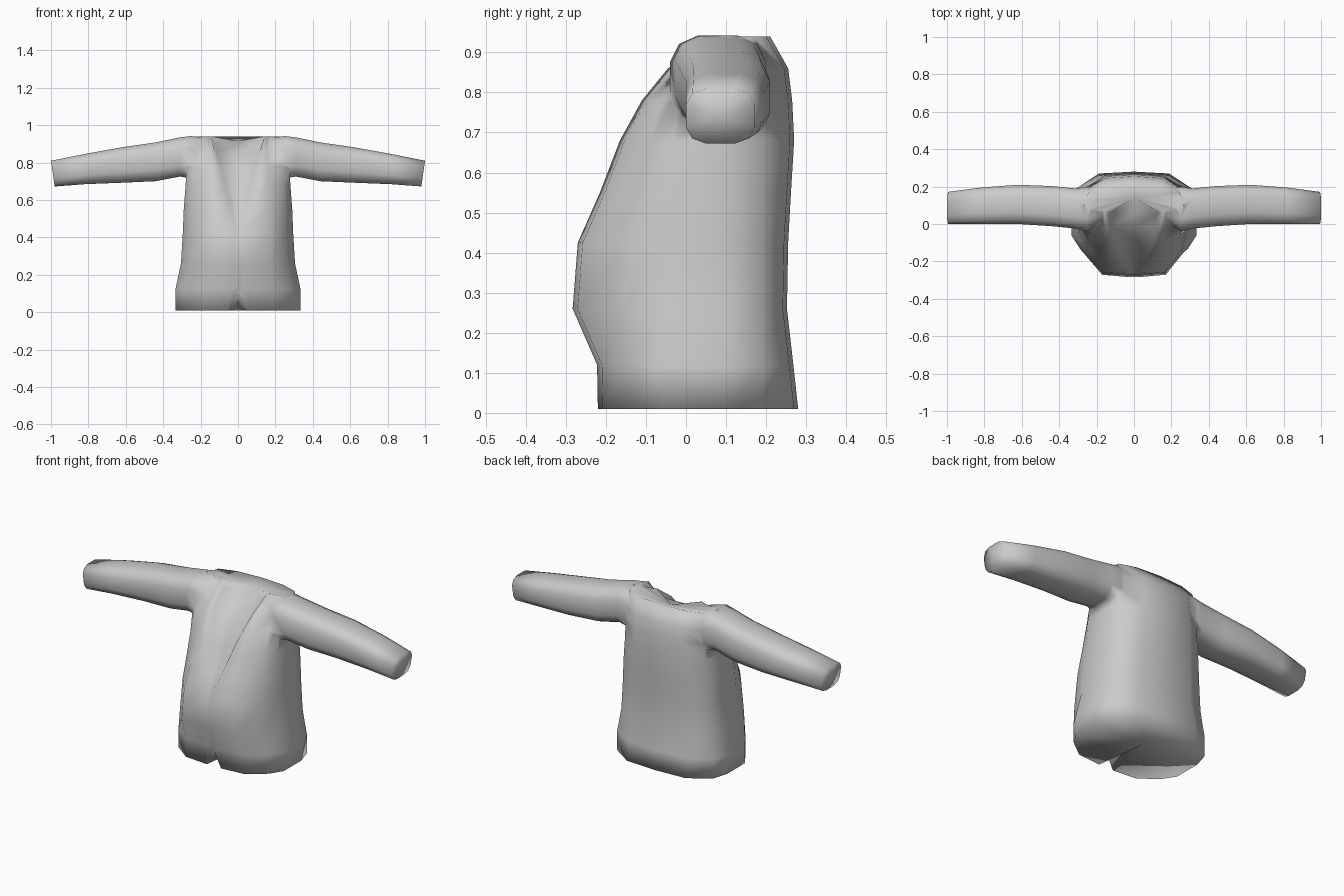
import bpy, bmesh, math

if "Cube" in bpy.data.objects:
    bpy.data.objects.remove(bpy.data.objects["Cube"])

gray = bpy.data.materials.new("gray_cloth")
gray.diffuse_color = (0.6, 0.6, 0.6, 1)
gray.use_nodes = True
gray.node_tree.nodes["Principled BSDF"].inputs["Base Color"].default_value = gray.diffuse_color


def loft(name, rings, cap_a, cap_b):
    """Closed skin over equal-length rings, with a centre point on each end."""
    bm = bmesh.new()
    vs = [[bm.verts.new(p) for p in r] for r in rings]
    n = len(vs[0])
    for a, b in zip(vs, vs[1:]):
        for i in range(n):
            j = (i + 1) % n
            bm.faces.new((a[i], a[j], b[j], b[i]))
    for ring, c in ((vs[0], cap_a), (vs[-1], cap_b)):
        tip = bm.verts.new(c)
        for i in range(n):
            bm.faces.new((ring[i], ring[(i + 1) % n], tip))
    bmesh.ops.recalc_face_normals(bm, faces=bm.faces)
    me = bpy.data.meshes.new(name)
    bm.to_mesh(me)
    bm.free()
    me.materials.append(gray)
    ob = bpy.data.objects.new(name, me)
    bpy.context.collection.objects.link(ob)
    return ob


def torso_ring(z, w, f, b, e, d, mid, front_z):
    """Eight-sided body section; e and d are the lapel half gap and recess."""
    half = [(0, f + d, front_z), (e, f + d, z if d == 0 else (z + front_z) / 2),
            (e + 0.012, f, z), (max(0.56 * w, e + 0.03), f + 0.012, z),
            (0.86 * w, f + 0.55 * (mid - f), z), (w, mid, z), (w, 0.10, z),
            (0.92 * w, 0.19 if b > 0.22 else 0.17, z), (0.56 * w, b - 0.01, z), (0, b, z)]
    return half + [(-x, y, q) for x, y, q in half[-2:0:-1]]


# Torso: z, half width, front, back, lapel gap, lapel recess, side corner y, front centre z
body = [
    (0.010, 0.335, -0.220, 0.280, 0.045, 0.0, -0.06, 0.10),
    (0.120, 0.335, -0.222, 0.268, 0.035, 0.0, -0.06, 0.13),
    (0.260, 0.305, -0.283, 0.252, 0.030, 0.0, -0.05, 0.26),
    (0.425, 0.295, -0.270, 0.255, 0.006, 0.0, -0.04, 0.425),
    (0.550, 0.290, -0.215, 0.262, 0.035, 0.018, -0.03, 0.55),
    (0.680, 0.280, -0.165, 0.270, 0.070, 0.025, -0.03, 0.68),
    (0.780, 0.275, -0.110, 0.265, 0.095, 0.028, -0.02, 0.78),
    (0.860, 0.270, -0.045, 0.255, 0.115, 0.030, 0.02, 0.85),
    (0.940, 0.265, 0.060, 0.210, 0.130, 0.000, 0.09, 0.90),
]
rings = [torso_ring(*r) for r in body]
# Neckline dips between the shoulders
rings[-1] = [(x, y, 0.90 if abs(x) < 0.135 and y < 0.1 else q) for x, y, q in rings[-1]]
shirt = loft("shirt", rings, (0, 0.08, 0.015), (0, 0.14, 0.915))

# Sleeves: x, y range, z range
sections = [
    (0.16, 0.03, 0.18, 0.74, 0.930),
    (0.25, -0.04, 0.20, 0.715, 0.942),
    (0.31, -0.025, 0.19, 0.725, 0.935),
    (0.44, -0.012, 0.203, 0.70, 0.908),
    (0.62, 0.0, 0.21, 0.692, 0.882),
    (0.82, 0.0, 0.195, 0.684, 0.846),
    (0.99, 0.0, 0.172, 0.672, 0.810),
]


def sleeve(side, name):
    out = []
    for x, y0, y1, z0, z1 in sections:
        ring = []
        for k in range(12):
            a = 2 * math.pi * (k + 0.5) / 12
            c, s = math.cos(a), math.sin(a)
            u = math.copysign(min(1, abs(c) ** 0.65 * 1.02), c)
            v = math.copysign(min(1, abs(s) ** 0.65 * 1.02), s)
            lean = 0.01 * v if x > 0.9 else 0
            ring.append((side * (x + lean), (y0 + y1) / 2 + u * (y1 - y0) / 2,
                         (z0 + z1) / 2 + v * (z1 - z0) / 2))
        out.append(ring)
    return loft(name, out, (side * 0.14, 0.1, 0.84), (side * 0.99, 0.086, 0.741))


# Join the sleeves into the body
for side, name in ((-1, "left_sleeve"), (1, "right_sleeve")):
    arm = sleeve(side, name)
    mod = shirt.modifiers.new(name, 'BOOLEAN')
    mod.operation = 'UNION'
    mod.solver = 'EXACT'
    mod.object = arm
    bpy.context.view_layer.objects.active = shirt
    bpy.ops.object.modifier_apply(modifier=name)
    bpy.data.objects.remove(arm)

for p in shirt.data.polygons:
    p.use_smooth = True
    p.material_index = 0
